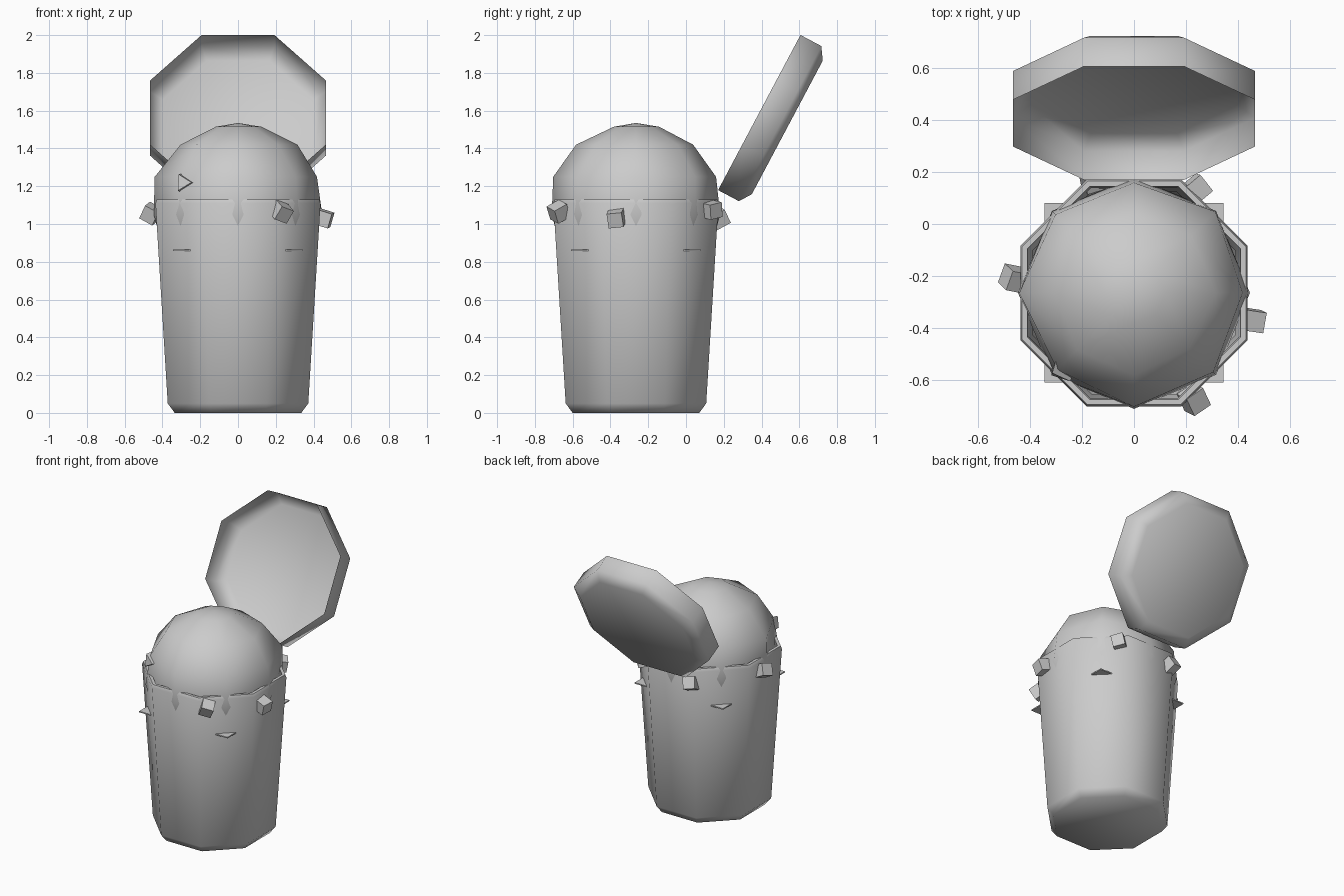
import bpy
import bmesh
import math
from mathutils import Matrix, Vector, Euler

cube = bpy.data.objects.get("Cube")
if cube:
    bpy.data.objects.remove(cube, do_unlink=True)

CY = -0.265                      # bin axis
APO = 1 / math.cos(math.pi / 8)  # apothem to corner radius

grey = bpy.data.materials.new("plain grey")
grey.use_nodes = True
grey.diffuse_color = (0.6, 0.6, 0.6, 1)
grey.node_tree.nodes["Principled BSDF"].inputs["Base Color"].default_value = (0.6, 0.6, 0.6, 1)


def finish(bm, name, matrix, angle=None):
    mesh = bpy.data.meshes.new(name)
    bm.to_mesh(mesh)
    bm.free()
    mesh.materials.append(grey)
    obj = bpy.data.objects.new(name, mesh)
    obj.matrix_world = matrix
    bpy.context.collection.objects.link(obj)
    if angle:
        bpy.ops.object.select_all(action="DESELECT")
        obj.select_set(True)
        bpy.context.view_layer.objects.active = obj
        bpy.ops.object.shade_smooth_by_angle(angle=math.radians(angle))
    return obj


def lathe(profile, turn, wobble=None):
    """Eight-sided surface from (radius, height) rings; first ring is capped."""
    bm = bmesh.new()
    rings = []
    for j, (r, z) in enumerate(profile):
        ring = []
        for i in range(8):
            a = (i + turn) * math.pi / 4
            k = r * (wobble(i, j) if wobble else 1)
            ring.append(bm.verts.new((k * math.cos(a), k * math.sin(a), z)))
        rings.append(ring)
    bm.faces.new(rings[0][::-1])
    for low, high in zip(rings, rings[1:]):
        for i in range(8):
            n = (i + 1) % 8
            bm.faces.new((low[i], low[n], high[n], high[i]))
    return bm


# Tapered bin with chamfered foot and folded-in rim
body = [(0.335, 0), (0.372, 0.05), (0.437, 1.11), (0.43, 1.13),
        (0.41, 1.13), (0.405, 1.1), (0.39, 0.8)]
bm = lathe([(r * APO, z) for r, z in body], 0.5)
finish(bm, "bin_body", Matrix.Translation((0, CY, 0)), 60)

# Open lid: a shallow dish leaning back
lid = [(0.40, -0.168), (0.465, -0.125), (0.465, 0)]
bm = lathe([(r * APO, z) for r, z in lid], 0.5)
along = Vector((0, 0.469, 0.883))
out = Vector((0, -0.883, 0.469))
side = along.cross(out)
turned = Matrix((side, along, out)).transposed().to_4x4()
finish(bm, "lid", Matrix.Translation((0, 0.388, 1.59)) @ turned, 100)

# Heaped rubbish: lumpy dome bulging slightly through the wall
heap = [(0.30, 0.75), (0.40, 0.88), (0.446, 1.05), (0.43, 1.25), (0.31, 1.42), (0.12, 1.515)]


def lumps(i, j):
    return 1 + (0.03 * math.sin(2.4 * i + 1.7 * j) if j > 2 else 0)


bm = lathe(heap, 0, lumps)
bm.verts.ensure_lookup_table()
top = bm.verts.new((0, 0, 1.535))
last = bm.verts[40:48]
for i in range(8):
    bm.faces.new((last[i], last[(i + 1) % 8], top))
finish(bm, "rubbish_heap", Matrix.Translation((0, CY, 0)), 100)

# Flat sheet whose corners poke through the wall
bm = bmesh.new()
bmesh.ops.create_cube(bm, size=1, matrix=Matrix.Diagonal((0.69, 0.69, 0.008, 1)))
finish(bm, "rubbish_sheet", Matrix.Translation((0, CY, 0.86)))

# Small cubes stuck around the rim
scraps = {
    "front": ((0.23, -0.675, 1.065), (0.5, 0.3, 0.6)),
    "right": ((-0.46, -0.21, 1.055), (0.3, 0.5, -0.2)),
    "left": ((0.455, -0.37, 1.03), (0.1, 0.3, -0.15)),
    "back_left": ((0.24, 0.135, 1.075), (0.2, 0.15, 0.7)),
    "back": ((-0.16, 0.175, 1.03), (0.5, 0.2, 0.3)),
}
for key, (place, turn) in scraps.items():
    bm = bmesh.new()
    bmesh.ops.create_cube(bm, size=0.08)
    finish(bm, "scrap_cube_" + key, Matrix.Translation(place) @ Euler(turn).to_matrix().to_4x4())

# Pointed scrap on the heap
bm = bmesh.new()
bmesh.ops.create_cone(bm, cap_ends=True, segments=3, radius1=0.066, radius2=0.05, depth=0.1)
facing = Vector((-0.35, -0.9, 0.1)).to_track_quat("Z", "Y").to_matrix().to_4x4()
finish(bm, "scrap_wedge", Matrix.Translation((-0.275, -0.54, 1.215)) @ facing
       @ Matrix.Rotation(math.radians(-90), 4, "Z"))
